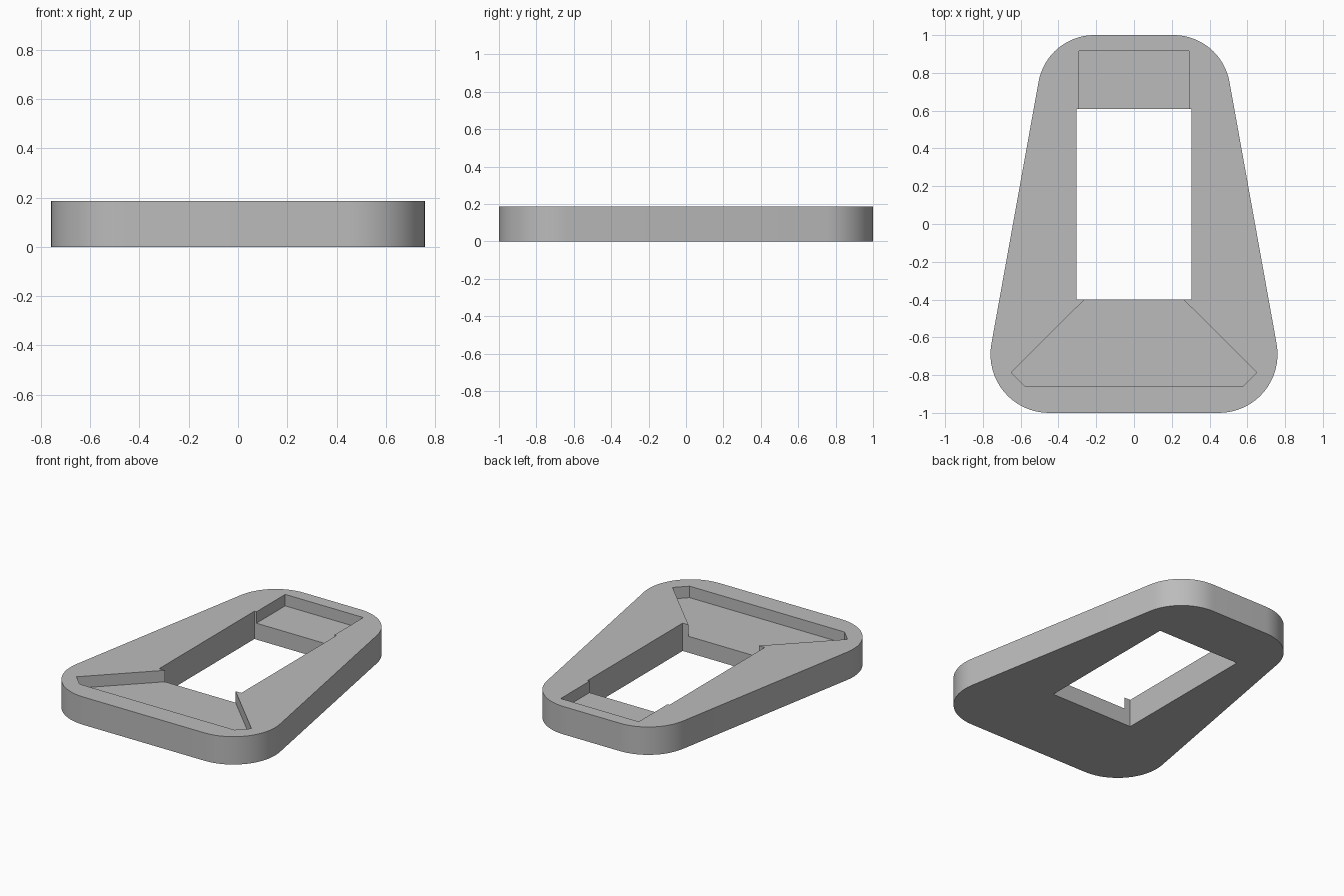
import bpy, bmesh
from math import radians, cos, sin

cube = bpy.data.objects.get("Cube")
if cube:
    bpy.data.objects.remove(cube)

HEIGHT = 0.187
FLOOR = 0.11      # level of both recess floors
SIDE = 10.2       # lean of the long sides, in degrees

grey = bpy.data.materials.new("light_grey")
grey.use_nodes = True
grey.diffuse_color = (0.5, 0.5, 0.5, 1)
grey.node_tree.nodes["Principled BSDF"].inputs["Base Color"].default_value = (0.5, 0.5, 0.5, 1)


def prism(name, half, z0, z1):
    """Extrude a symmetric outline given by its +x half, listed front to back."""
    pts = half + [(-x, y) for x, y in reversed(half)]
    bm = bmesh.new()
    base = bm.faces.new([bm.verts.new((x, y, z0)) for x, y in pts])
    top = bmesh.ops.extrude_face_region(bm, geom=[base])["geom"]
    bmesh.ops.translate(bm, vec=(0, 0, z1 - z0),
                        verts=[v for v in top if isinstance(v, bmesh.types.BMVert)])
    bmesh.ops.recalc_face_normals(bm, faces=bm.faces)
    mesh = bpy.data.meshes.new(name)
    bm.to_mesh(mesh)
    bm.free()
    mesh.materials.append(grey)
    obj = bpy.data.objects.new(name, mesh)
    bpy.context.collection.objects.link(obj)
    return obj


def arc(cx, cy, r, a0, a1, steps=16):
    angles = [radians(a0 + (a1 - a0) * i / steps) for i in range(steps + 1)]
    return [(cx + r * cos(a), cy + r * sin(a)) for a in angles]


# Tapered plate with rounded corners
plate = prism("tapered_plate",
              arc(0.45, -0.69, 0.31, -90, SIDE) + arc(0.21, 0.70, 0.30, SIDE, 90),
              0, HEIGHT)

# Through opening, back recess and flared front recess
cutters = [
    prism("opening_cutter", [(0.305, -0.4), (0.305, 0.61)], -0.1, 0.3),
    prism("back_recess_cutter", [(0.29, 0.5), (0.29, 0.915)], FLOOR, 0.3),
    prism("front_recess_cutter",
          [(0.575, -0.86), (0.65, -0.785), (0.262, -0.4), (0.262, -0.3)], FLOOR, 0.3),
]

bpy.ops.object.select_all(action="DESELECT")
plate.select_set(True)
bpy.context.view_layer.objects.active = plate
for cutter in cutters:
    cutter.hide_render = True
    mod = plate.modifiers.new("cut", "BOOLEAN")
    mod.operation = "DIFFERENCE"
    mod.solver = "EXACT"
    mod.object = cutter
    bpy.ops.object.modifier_apply(modifier=mod.name)
    bpy.data.objects.remove(cutter)

# Smooth the round corners, keep the edges crisp
bpy.ops.object.shade_smooth_by_angle(angle=radians(30))
